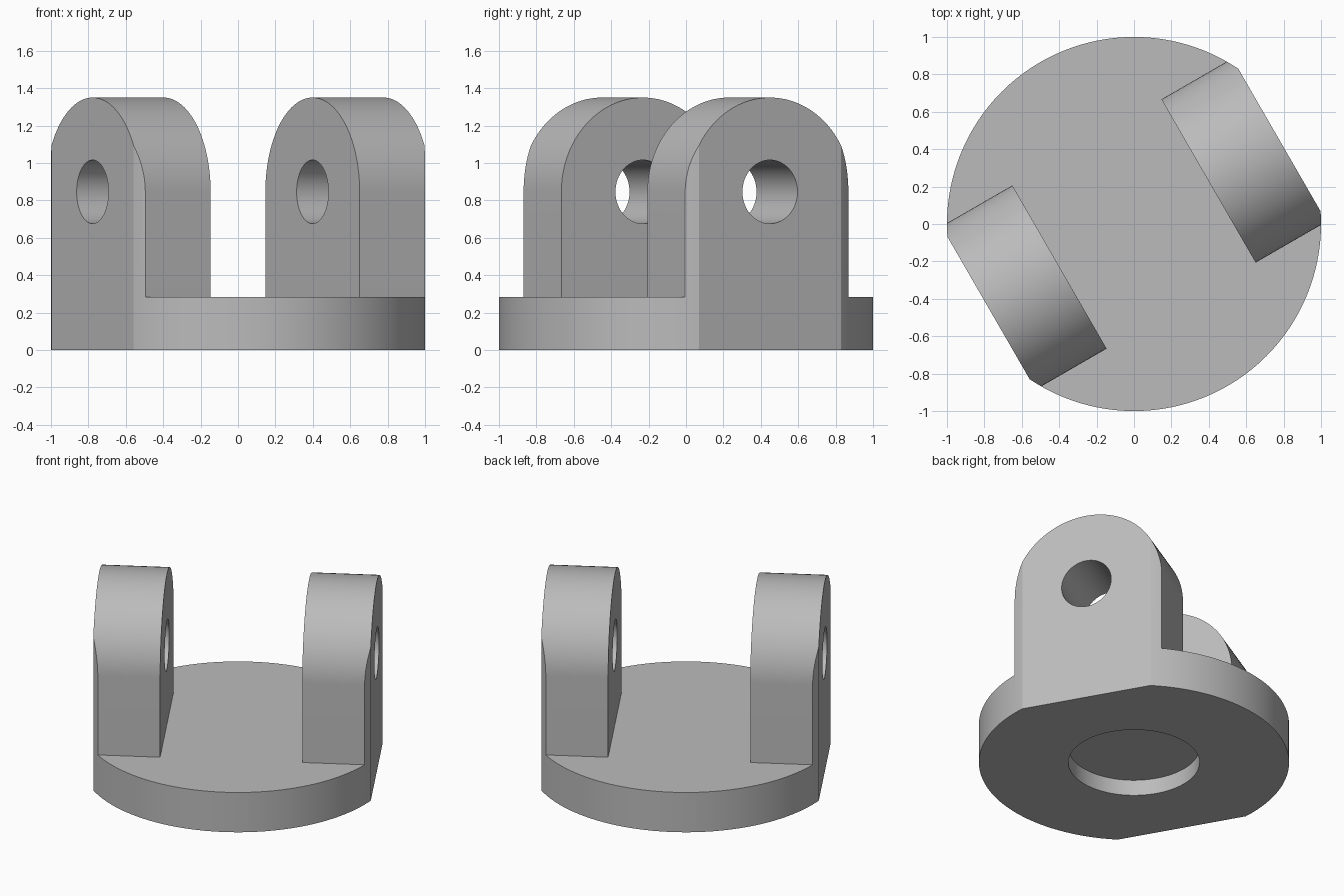
import bpy
import math
from mathutils import Matrix

if "Cube" in bpy.data.objects:
    bpy.data.objects.remove(bpy.data.objects["Cube"], do_unlink=True)

BASE_TOP = 0.283      # thickness of the round base
PIN_Z = 0.846         # height of the pin holes
LUG_R = 0.504         # half width and top radius of a lug
INNER, OUTER = 0.46, 0.898   # lug faces, measured from the centre
TURN = Matrix.Rotation(math.radians(30), 4, "Z")

grey = bpy.data.materials.new("plain grey")
grey.use_nodes = True
COLOUR = (0.5, 0.5, 0.5, 1)
grey.diffuse_color = COLOUR
grey.node_tree.nodes["Principled BSDF"].inputs["Base Color"].default_value = COLOUR


def finish(name):
    ob = bpy.context.object
    ob.name = name
    bpy.ops.object.transform_apply(location=True, rotation=True, scale=True)
    ob.data.materials.append(grey)
    return ob


def box(name, x0, x1, half_y, z0, z1):
    bpy.ops.mesh.primitive_cube_add(size=1, location=((x0 + x1) / 2, 0, (z0 + z1) / 2))
    bpy.context.object.scale = (x1 - x0, 2 * half_y, z1 - z0)
    ob = finish(name)
    ob.data.transform(TURN)
    return ob


def cylinder(name, radius, z0, z1, sides=128):
    bpy.ops.mesh.primitive_cylinder_add(vertices=sides, radius=radius, depth=z1 - z0,
                                        location=(0, 0, (z0 + z1) / 2))
    return finish(name)


def lug(name, side):
    # upright plate with a half-round top, pushed out past the base edge
    arc = [math.pi * i / 48 for i in range(49)]
    outline = [(LUG_R * math.cos(a), PIN_Z + LUG_R * math.sin(a)) for a in arc]
    outline += [(-LUG_R, 0.1), (LUG_R, 0.1)]
    n = len(outline)
    verts = [(side * x, y, z) for x in (INNER, 1.1) for y, z in outline]
    faces = [tuple(range(n))[::-1], tuple(range(n, 2 * n))]
    faces += [(i, (i + 1) % n, n + (i + 1) % n, n + i) for i in range(n)]
    if side > 0:
        pass
    else:
        faces = [f[::-1] for f in faces]
    mesh = bpy.data.meshes.new(name)
    mesh.from_pydata(verts, [], faces)
    mesh.materials.append(grey)
    mesh.transform(TURN)
    ob = bpy.data.objects.new(name, mesh)
    bpy.context.collection.objects.link(ob)
    return ob


def combine(target, tool, operation):
    bpy.ops.object.select_all(action="DESELECT")
    bpy.context.view_layer.objects.active = target
    target.select_set(True)
    mod = target.modifiers.new("cut", "BOOLEAN")
    mod.object, mod.operation, mod.solver = tool, operation, "EXACT"
    bpy.ops.object.modifier_apply(modifier=mod.name)
    bpy.data.objects.remove(tool, do_unlink=True)


# Base plate with two lugs
body = box("clevis_mount", -1.3, 1.3, 1.3, -0.2, BASE_TOP)
for label, side in (("left_lug", 1), ("right_lug", -1)):
    combine(body, lug(label, side), "UNION")

# Round outline and the two flats
combine(body, cylinder("round_outline", 1, 0, 1.5), "INTERSECT")
combine(body, box("flats", -OUTER, OUTER, 1.4, -0.3, 1.7), "INTERSECT")

# Pin hole through both lugs
pin = cylinder("pin_hole", 0.17, -1.5, 1.5, 64)
pin.data.transform(TURN @ Matrix.Translation((0, 0, PIN_Z)) @ Matrix.Rotation(math.pi / 2, 4, "Y"))
combine(body, pin, "DIFFERENCE")

# Round pocket underneath
combine(body, cylinder("pocket", 0.423, -0.2, 0.112, 96), "DIFFERENCE")

bpy.ops.object.select_all(action="DESELECT")
body.select_set(True)
bpy.context.view_layer.objects.active = body
bpy.ops.object.shade_smooth_by_angle(angle=math.radians(20))
